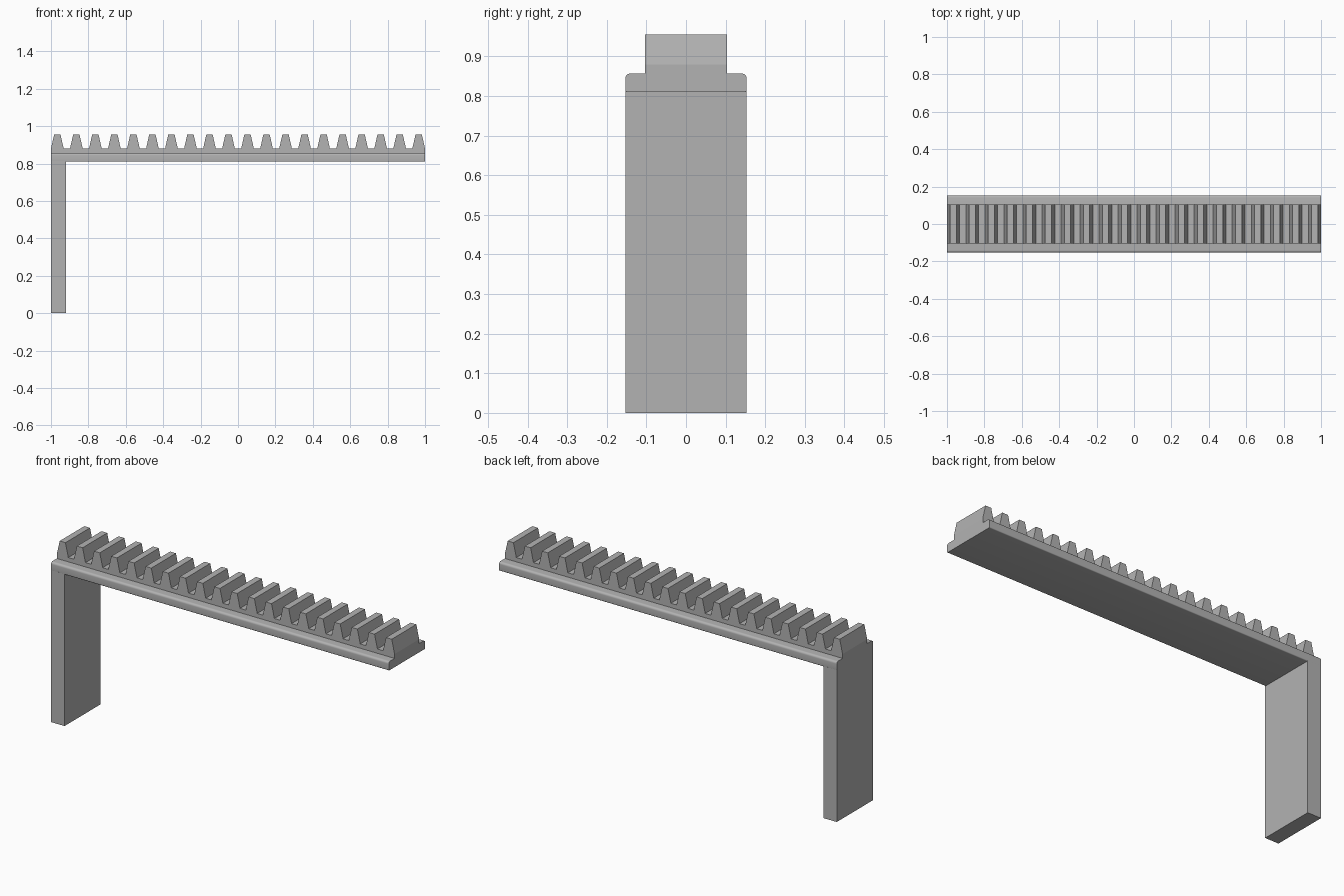
import bpy, bmesh
from math import cos, sin, pi
from mathutils import Vector

cube = bpy.data.objects.get("Cube")
if cube:
    bpy.data.objects.remove(cube, do_unlink=True)

grey = bpy.data.materials.new("plain grey")
grey.use_nodes = True
colour = (0.45, 0.45, 0.45, 1)
grey.diffuse_color = colour
grey.node_tree.nodes["Principled BSDF"].inputs["Base Color"].default_value = colour


def extrude_profile(name, points, direction):
    """Fill a closed profile and extrude it into a solid."""
    bm = bmesh.new()
    face = bm.faces.new([bm.verts.new(p) for p in points])
    out = bmesh.ops.extrude_face_region(bm, geom=[face], use_keep_orig=True)
    moved = [v for v in out["geom"] if isinstance(v, bmesh.types.BMVert)]
    bmesh.ops.translate(bm, verts=moved, vec=Vector(direction))
    bmesh.ops.recalc_face_normals(bm, faces=bm.faces)
    mesh = bpy.data.meshes.new(name)
    bm.to_mesh(mesh)
    bm.free()
    mesh.materials.append(grey)
    obj = bpy.data.objects.new(name, mesh)
    bpy.context.collection.objects.link(obj)
    return obj


def smooth(obj):
    bpy.ops.object.select_all(action="DESELECT")
    obj.select_set(True)
    bpy.context.view_layer.objects.active = obj
    bpy.ops.object.shade_smooth_by_angle(angle=pi / 6)


HALF, WIDTH = 1.0, 0.153            # half length and half width
RAIL_LOW, RAIL_TOP = 0.81, 0.857
ROOT, TIP, RACK_WIDTH = 0.88, 0.955, 0.104


# Rail: flat bar with rounded long edges, larger on top
def corner(radius, z, start, steps=6):
    angles = [start + pi / 2 * i / steps for i in range(steps + 1)]
    return [(WIDTH - radius + radius * cos(a), z + radius * sin(a)) for a in angles]


side = corner(0.005, RAIL_LOW + 0.005, -pi / 2) + corner(0.012, RAIL_TOP - 0.012, 0)
section = side + [(-y, z) for y, z in reversed(side)]
rail = extrude_profile("rail", [(-HALF, y, z) for y, z in section], (2 * HALF, 0, 0))
smooth(rail)

# Toothed rack: trapezoid teeth along a raised strip
TEETH = 20
BASE, CREST = 0.034, 0.017          # half widths of a tooth
pitch = 2 * (HALF - BASE) / (TEETH - 1)
outline = [(-HALF, RAIL_TOP)]
for i in range(TEETH):
    x = -HALF + BASE + i * pitch
    outline += [(x - BASE, ROOT), (x - CREST, TIP), (x + CREST, TIP), (x + BASE, ROOT)]
outline.append((HALF, RAIL_TOP))
extrude_profile("toothed_rack", [(x, -RACK_WIDTH, z) for x, z in outline],
                (0, 2 * RACK_WIDTH, 0))

# Leg: plain upright plate under the right end
foot = [(-HALF, -WIDTH, 0), (-0.92, -WIDTH, 0), (-0.92, WIDTH, 0), (-HALF, WIDTH, 0)]
extrude_profile("upright_leg", foot, (0, 0, RAIL_LOW + 0.004))
